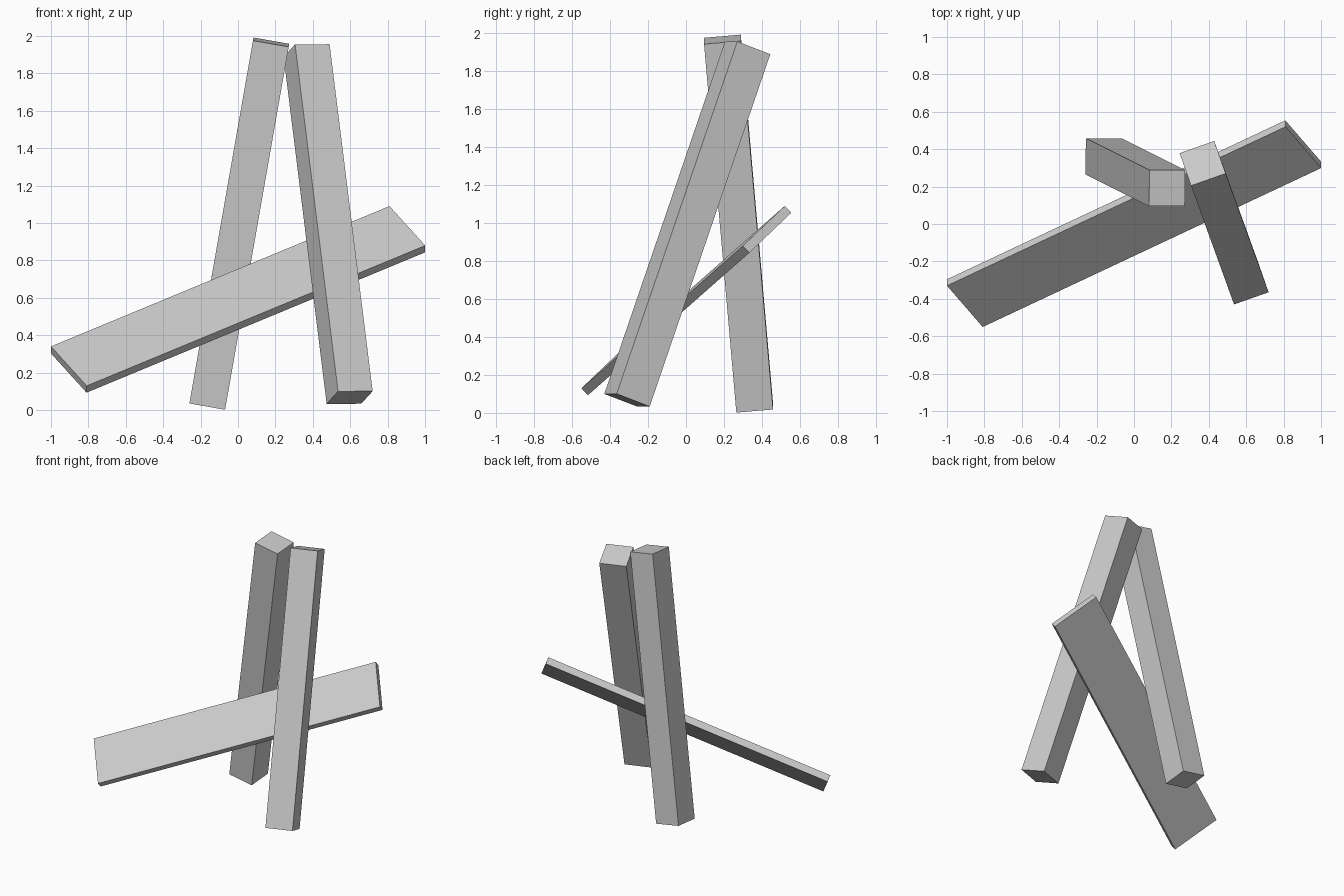
import bpy
import bmesh
from mathutils import Matrix, Vector

cube = bpy.data.objects.get("Cube")
if cube:
    bpy.data.objects.remove(cube, do_unlink=True)

# Single plain grey for all timbers
grey = bpy.data.materials.new("light_grey")
grey.use_nodes = True
colour = (0.6, 0.6, 0.6, 1.0)
grey.diffuse_color = colour
grey.node_tree.nodes["Principled BSDF"].inputs["Base Color"].default_value = colour


def beam(name, start, end, side, width, depth):
    """Square-cut beam whose front left edge runs from start to end.
    side points across the front face; depth goes behind it."""
    start, end = Vector(start), Vector(end)
    axis = end - start
    along = axis.normalized()
    across = Vector(side)
    across = (across - along * across.dot(along)).normalized()
    back = across.cross(along)
    if back.y < 0:
        back.negate()
    centre = (start + end + across * width + back * depth) / 2
    frame = Matrix((across * width, back * depth, axis)).transposed().to_4x4()

    bm = bmesh.new()
    bmesh.ops.create_cube(bm, size=1, matrix=Matrix.Translation(centre) @ frame)
    bmesh.ops.recalc_face_normals(bm, faces=bm.faces)
    mesh = bpy.data.meshes.new(name)
    bm.to_mesh(mesh)
    bm.free()
    mesh.materials.append(grey)
    obj = bpy.data.objects.new(name, mesh)
    bpy.context.scene.collection.objects.link(obj)
    return obj


# Two leaning posts
beam("back_post", (-0.26, 0.265, 0.035), (0.08, 0.095, 1.975),
     (0.19, 0, -0.033), 0.194, 0.194)
beam("front_post", (0.535, -0.43, 0.10), (0.305, 0.205, 1.955),
     (0.185, 0.065, 0), 0.196, 0.196)

# Thin plank slanting between them
beam("cross_plank", (-1, -0.33, 0.34), (0.81, 0.52, 1.09),
     (0.19, -0.22, -0.21), 0.36, 0.05)
